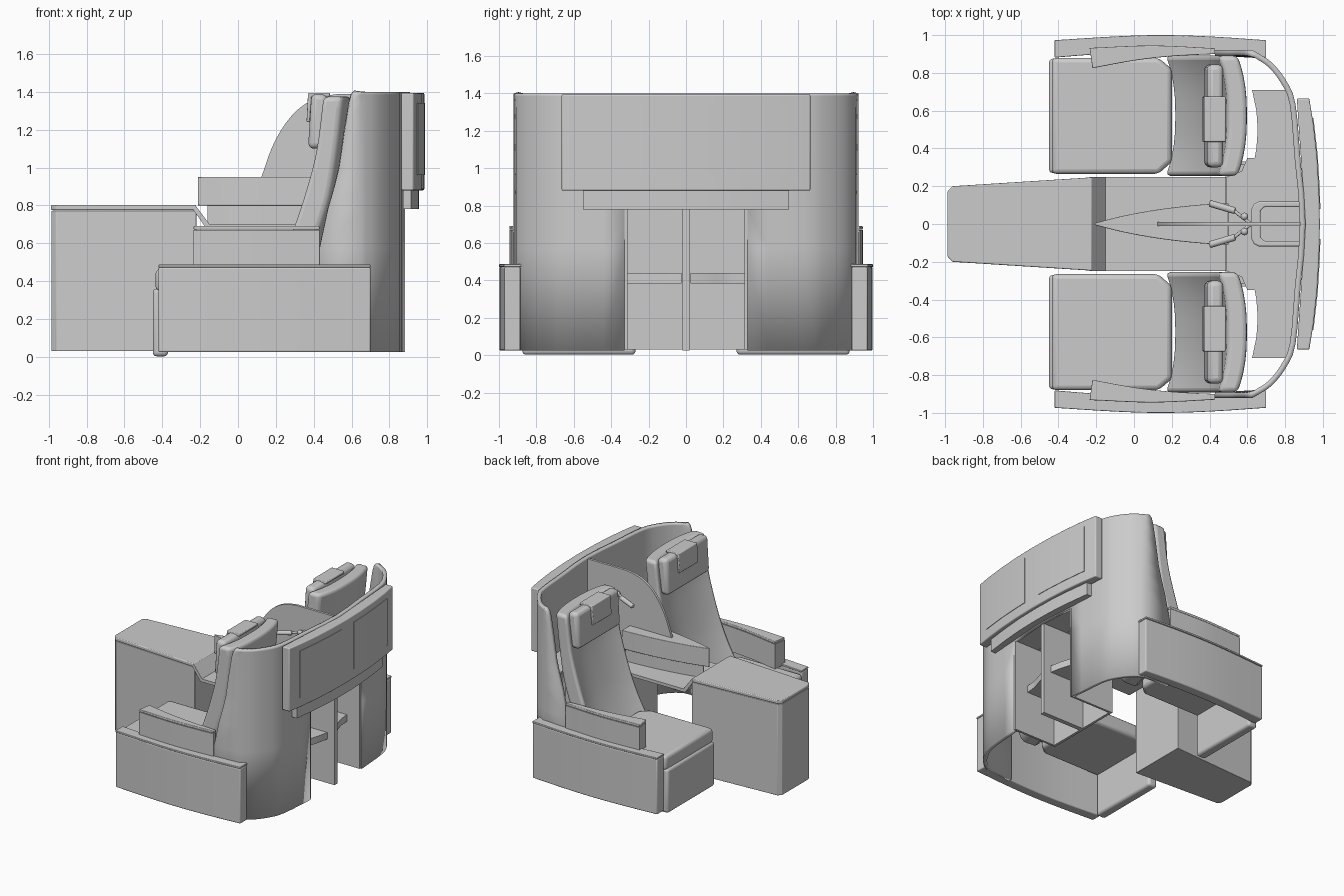
import bpy, bmesh, math
from mathutils import Vector

if "Cube" in bpy.data.objects:
    bpy.data.objects.remove(bpy.data.objects["Cube"])


def finish(bm, name, bevel=0, mirror=False, segs=3, thick=0):
    if not thick:
        bmesh.ops.recalc_face_normals(bm, faces=bm.faces)
    me = bpy.data.meshes.new(name)
    bm.to_mesh(me)
    bm.free()
    ob = bpy.data.objects.new(name, me)
    bpy.context.collection.objects.link(ob)
    if mirror:
        m = ob.modifiers.new("mirror", 'MIRROR')
        m.use_axis = (False, True, False)
    if thick:
        s = ob.modifiers.new("thickness", 'SOLIDIFY')
        s.thickness = thick
        s.offset = -1
    if bevel:
        b = ob.modifiers.new("bevel", 'BEVEL')
        b.width = bevel
        b.segments = segs
        b.limit_method = 'ANGLE'
        b.angle_limit = math.radians(40)
    bpy.context.view_layer.objects.active = ob
    ob.select_set(True)
    bpy.ops.object.shade_smooth_by_angle(angle=math.radians(35))
    ob.select_set(False)
    return ob


def loft(name, loops, **kw):
    """Skin a row of matching closed outlines and cap both ends."""
    bm = bmesh.new()
    vs = [[bm.verts.new(p) for p in lp] for lp in loops]
    n = len(vs[0])
    for a, b in zip(vs, vs[1:]):
        for i in range(n):
            bm.faces.new((a[i], a[(i + 1) % n], b[(i + 1) % n], b[i]))
    bm.faces.new(vs[0])
    bm.faces.new(vs[-1])
    return finish(bm, name, **kw)


def prism(name, pts, a, b, plane='xy', **kw):
    """Extrude a 2D outline: 'xy' along z, 'xz' along y."""
    if plane == 'xy':
        return loft(name, [[(x, y, h) for x, y in pts] for h in (a, b)], **kw)
    return loft(name, [[(x, h, z) for x, z in pts] for h in (a, b)], **kw)


def box(name, x, y, z, **kw):
    return prism(name, [(x[0], y[0]), (x[1], y[0]), (x[1], y[1]), (x[0], y[1])], z[0], z[1], **kw)


def sym(half):
    """Close a half outline (y >= 0) by reflecting it across y = 0."""
    return half + [(x, -y) for x, y in reversed(half) if y > 1e-6]


def curve(pts, n=6):
    """Catmull-Rom interpolation through the points."""
    P = [Vector(p) for p in pts]
    P = [2 * P[0] - P[1]] + P + [2 * P[-1] - P[-2]]
    out = []
    for i in range(1, len(P) - 2):
        a, b, c, d = P[i - 1:i + 3]
        for k in range(n):
            t = k / n
            out.append(tuple(.5 * (2 * b + (c - a) * t + (2 * a - 5 * b + 4 * c - d) * t * t
                                   + (3 * b - a - 3 * c + d) * t ** 3)))
    return out + [tuple(P[-2])]


def rod(name, p, q, r):
    p, q = Vector(p), Vector(q)
    bm = bmesh.new()
    bmesh.ops.create_cone(bm, cap_ends=True, segments=16, radius1=r, radius2=r, depth=(q - p).length)
    bmesh.ops.rotate(bm, verts=bm.verts, matrix=(q - p).to_track_quat('Z', 'Y').to_matrix())
    bmesh.ops.translate(bm, vec=(p + q) / 2, verts=bm.verts)
    return finish(bm, name, mirror=True, bevel=r * .3)


# rear privacy shell: raked front edges, opening low in the middle
edge = [(.025, .43), (.57, .43), (.78, .475), (.9, .51), (1.0, .535), (1.2, .565), (1.34, .59), (1.385, .605), (1.4, .625)]
plan = curve([(.65, .908), (.73, .855), (.805, .76), (.855, .635), (.882, .33)], 3) + [(.9, .16), (.908, 0)]
bm = bmesh.new()
rows = [[bm.verts.new((x, .922, z))] + [bm.verts.new((px, py, z)) for px, py in plan] for z, x in edge]
for r in range(len(rows) - 1):
    for c in range(len(rows[0]) - 1):
        if edge[r][0] < .77 and rows[r][c].co.y < .34:
            continue
        bm.faces.new((rows[r][c], rows[r + 1][c], rows[r + 1][c + 1], rows[r][c + 1]))
bmesh.ops.delete(bm, geom=[v for v in bm.verts if not v.link_faces], context='VERTS')
finish(bm, "rear_shell", mirror=True, thick=.03)

# curved monitor housing, its lower lip and the two screens
prism("monitor_housing", sym([(.862, .665), (.928, .665), (.95, .53), (.969, .36), (.98, .18), (.984, 0)])
      + [(.885, -.33), (.908, 0), (.885, .33)], .88, 1.395, bevel=.008)
prism("monitor_lip", sym([(.872, .55), (.915, .55), (.938, .36), (.953, .18), (.957, 0)])
      + [(.908, 0)], .78, .885)
prism("screen", [(.987, .08), (.984, .18), (.973, .36), (.954, .53), (.95, .56), (.93, .56), (.965, .08)],
      .96, 1.34, mirror=True)

# outer side panels with caps
outer = curve([(-.42, .97), (-.1, .99), (.14, .997), (.4, .99), (.7, .97)], 3)
inner = curve([(.7, .885), (.4, .91), (.14, .918), (-.1, .91), (-.42, .885)], 3)
prism("side_panel", outer + inner, .025, .472, mirror=True, bevel=.008)
prism("side_panel_cap", [(x, y + .003) for x, y in outer] + [(x, y - .004) for x, y in inner],
      .472, .487, mirror=True, bevel=.004)

# outer armrests
arm = curve([(-.235, .932), (.1, .945), (.43, .93)], 4) + curve([(.43, .9), (.2, .888), (0, .865), (-.22, .825)], 4)
prism("armrest", arm, .47, .67, mirror=True)
prism("armrest_cap", arm, .672, .692, mirror=True, bevel=.005)

# seat cushion and leg rest
prism("seat_cushion", [(-.435, .265), (.13, .265), (.2, .33), (.2, .82), (.13, .88), (-.435, .88)],
      .345, .465, mirror=True, bevel=.025)
box("leg_rest", (-.45, -.37), (.27, .875), (.003, .36), mirror=True, bevel=.02)

# seat back: curved profile, bowed forward towards both sides
front = curve([(.21, .42), (.28, .55), (.345, .7), (.41, .9), (.46, 1.1), (.495, 1.375)], 4)
back = curve([(.6, 1.375), (.57, 1.1), (.53, .85), (.47, .65), (.4, .4), (.26, .38)], 4)
loops = []
for i in range(13):
    t = i / 6 - 1
    dx = -.05 * abs(t) ** 2.5
    loops.append([(x + dx, .573 + .318 * t, z) for x, z in front]
                 + [(x + dx, .573 + .318 * t, z) for x, z in back])
loft("seat_back", loops, mirror=True, bevel=.025)

# headrest and its wrap pad
prism("headrest", [(.37, 1.1), (.45, 1.1), (.475, 1.385), (.388, 1.392)], .3, .845, 'xz', mirror=True, bevel=.03)
prism("headrest_pad", [(.362, 1.24), (.378, 1.24), (.388, 1.375), (.485, 1.375), (.485, 1.395), (.37, 1.395)],
      .435, .675, 'xz', mirror=True, bevel=.006)

# central foot box with top slab
prism("foot_box", sym([(-.985, .17), (-.96, .197), (-.22, .24)]), .03, .772, bevel=.004)
prism("foot_box_top", sym([(-.988, .172), (-.962, .2), (-.222, .247)]), .775, .802, bevel=.006)

# console tray with its sloping front
prism("console_tray", [(-.225, .8), (-.15, .7), (.5, .7), (.5, .675), (-.165, .675), (-.235, .775)],
      -.248, .248, 'xz')
prism("tray_rear", sym([(.49, .248), (.57, .28), (.6, .35), (.66, .35), (.66, 0)]), .782, .798)

# tapered storage wedge
wedge = curve([(-.212, .004), (-.05, .045), (.15, .08), (.35, .102), (.5, .11)], 3)
prism("wedge_upper", sym(wedge), .8, .95, bevel=.004)
prism("wedge_lower", sym([(x * .9 + .03, y * .85) for x, y in wedge]), .695, .805)

# arched divider between the seats
prism("divider", curve([(.12, .94), (.19, 1.13), (.28, 1.27), (.38, 1.35), (.5, 1.385), (.62, 1.39)], 5)
      + [(.89, 1.39), (.89, .78), (.12, .78)], -.01, .01, 'xz')

# rear shelf inside the shell and the small bottle tray
prism("rear_shelf", [(.625, .71), (.815, .71), (.845, .62), (.87, .33), (.89, 0), (.64, 0), (.63, .3),
                     (.648, .4), (.655, .5), (.648, .6)], .785, .805, mirror=True)
prism("bottle_tray", [(.89, .118), (.66, .118), (.635, .105), (.622, .08), (.622, -.08), (.635, -.105), (.66, -.118),
                      (.89, -.118), (.89, -.09), (.69, -.09), (.67, -.07), (.67, .07), (.69, .09), (.89, .09)],
      .79, .86, bevel=.008)

# rear foot wells: side walls, end wall, middle wall and shelves
box("foot_well_wall", (.49, .875), (.312, .33), (.03, .78), mirror=True)
box("foot_well_end", (.485, .505), (-.33, .33), (.03, .78))
box("foot_well_divider", (.5, .88), (-.018, .018), (.025, .78))
prism("foot_well_shelf", curve([(.82, .025), (.8, .12), (.77, .22), (.76, .315)], 3)
      + [(.5, .315), (.5, .025)], .385, .44, mirror=True)

# reading lamps
rod("lamp_head", (.4, .11, 1.17), (.535, .07, 1.19), .018)
rod("lamp_neck", (.53, .07, 1.19), (.62, .0, 1.2), .009)
bm = bmesh.new()
bmesh.ops.create_uvsphere(bm, u_segments=16, v_segments=10, radius=.02)
bmesh.ops.translate(bm, vec=(.585, .04, 1.195), verts=bm.verts)
finish(bm, "lamp_ball", mirror=True)
